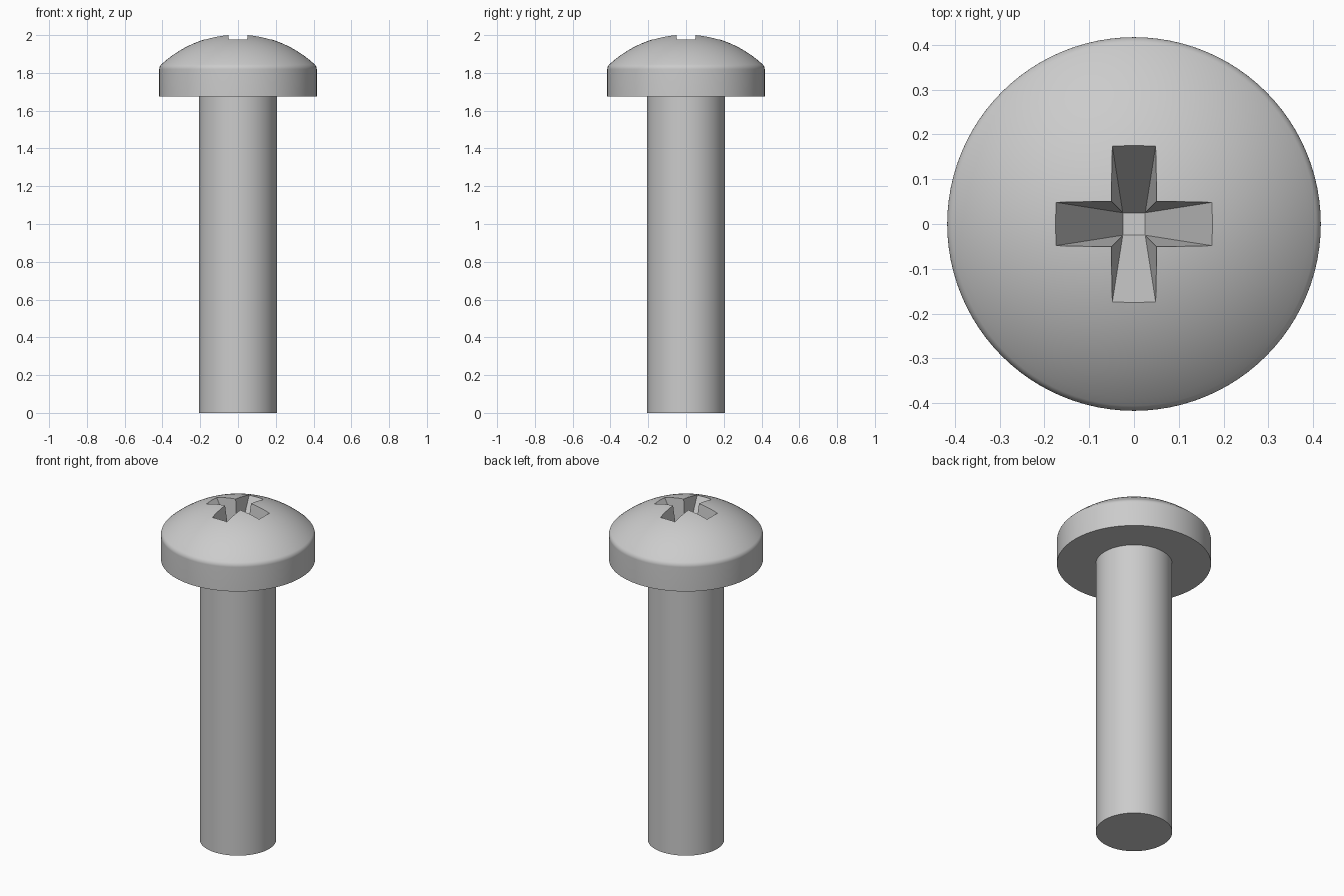
import bpy, bmesh, math

cube = bpy.data.objects.get("Cube")
if cube:
    bpy.data.objects.remove(cube, do_unlink=True)

steel = bpy.data.materials.new("steel_grey")
steel.use_nodes = True
grey = (0.6, 0.6, 0.6, 1)
steel.diffuse_color = grey
steel.node_tree.nodes["Principled BSDF"].inputs["Base Color"].default_value = grey


def make_object(name, bm):
    bmesh.ops.recalc_face_normals(bm, faces=bm.faces)
    mesh = bpy.data.meshes.new(name)
    bm.to_mesh(mesh)
    bm.free()
    mesh.materials.append(steel)
    ob = bpy.data.objects.new(name, mesh)
    bpy.context.collection.objects.link(ob)
    return ob


def lathe(name, profile, segments=96):
    bm = bmesh.new()
    verts = [bm.verts.new((r, 0, z)) for r, z in profile]
    edges = [bm.edges.new(pair) for pair in zip(verts, verts[1:])]
    bmesh.ops.spin(bm, geom=verts + edges, cent=(0, 0, 0), axis=(0, 0, 1),
                   angle=math.tau, steps=segments, use_merge=True)
    bmesh.ops.remove_doubles(bm, verts=bm.verts, dist=1e-5)
    return make_object(name, bm)


# Screw body: shank, flat-bottomed head, rounded rim and spherical dome
SHANK, HEAD, UNDERSIDE, APEX, DOME = 0.207, 0.417, 1.675, 2.004, 0.597
profile = [(0, 0), (SHANK, 0), (SHANK, UNDERSIDE), (HEAD, UNDERSIDE)]

# Rim fillet is tangent to both the side wall and the dome
fillet = 0.035
centre_r = HEAD - fillet
centre_z = APEX - DOME + math.sqrt((DOME - fillet) ** 2 - centre_r ** 2)
tilt = math.asin(centre_r / (DOME - fillet))
for i in range(9):
    a = math.pi / 2 + (tilt - math.pi / 2) * i / 8
    profile.append((centre_r + fillet * math.sin(a), centre_z + fillet * math.cos(a)))
for i in range(1, 21):
    a = tilt * (1 - i / 20)
    profile.append((DOME * math.sin(a), APEX - DOME + DOME * math.cos(a)))
screw = lathe("screw_body", profile)

# Cross recess: two tapered slots meeting at a small square floor
FLOOR, LIP, TOP = 1.72, 1.978, 2.05
grow = (TOP - FLOOR) / (LIP - FLOOR)
bottom = 0.025
long_half = bottom + (0.175 - bottom) * grow
short_half = bottom + (0.0485 - bottom) * grow
bpy.context.view_layer.objects.active = screw
for name, hx, hy in (("slot_x", long_half, short_half), ("slot_y", short_half, long_half)):
    bm = bmesh.new()
    bmesh.ops.create_cube(bm, size=2)
    for v in bm.verts:
        x, y = (hx, hy) if v.co.z > 0 else (bottom, bottom)
        v.co = (v.co.x * x, v.co.y * y, TOP if v.co.z > 0 else FLOOR)
    cutter = make_object(name, bm)
    cutter.hide_render = True
    mod = screw.modifiers.new(name, "BOOLEAN")
    mod.operation = "DIFFERENCE"
    mod.solver = "EXACT"
    mod.object = cutter
    bpy.ops.object.modifier_apply(modifier=mod.name)
    bpy.data.objects.remove(cutter, do_unlink=True)

# Smooth round surfaces with crisp edges
bpy.ops.object.select_all(action="DESELECT")
screw.select_set(True)
bpy.ops.object.shade_smooth_by_angle(angle=math.radians(30))
